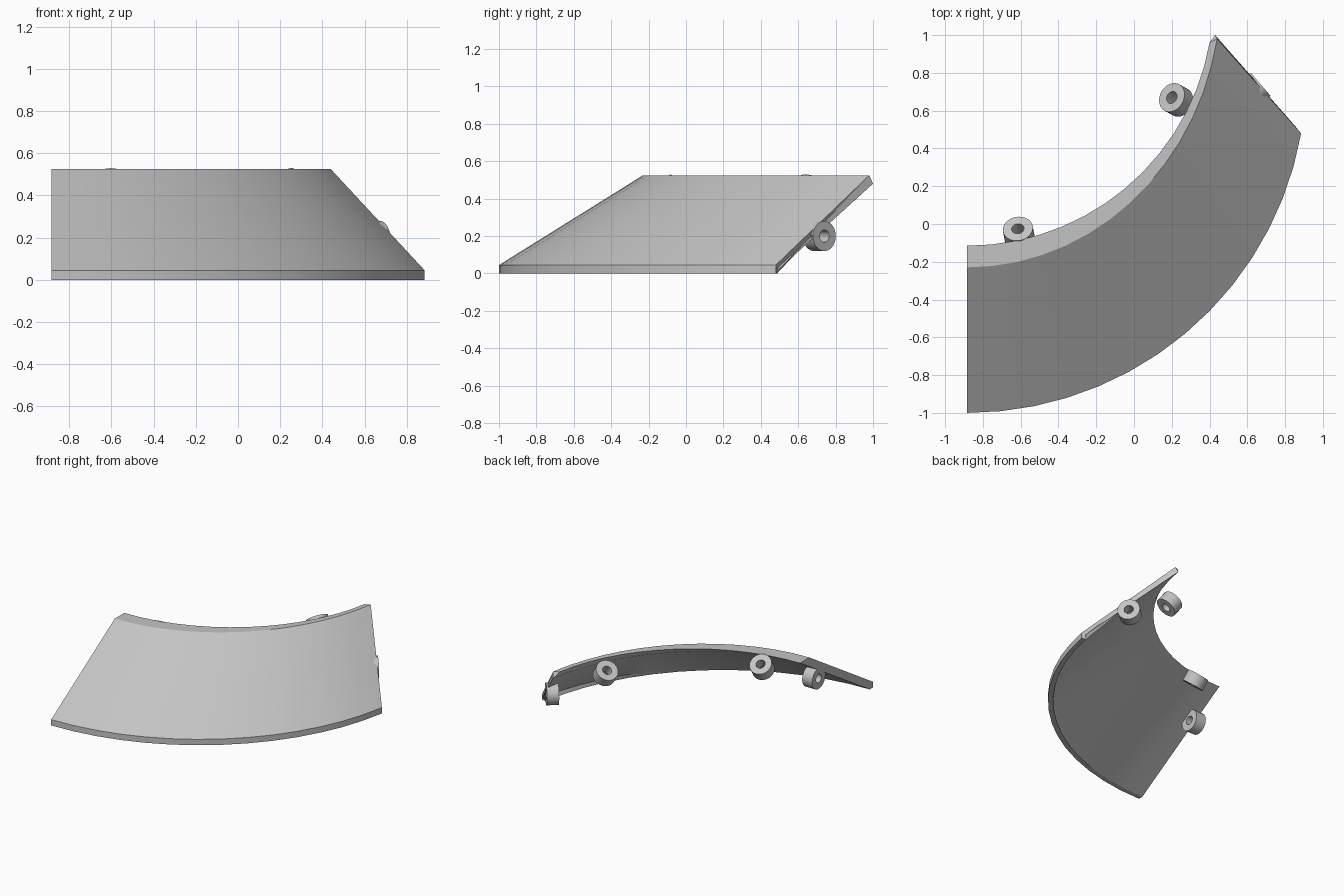
import bpy, bmesh
from math import sin, cos, radians, pi
from mathutils import Vector

cube = bpy.data.objects.get("Cube")
if cube:
    bpy.data.objects.remove(cube, do_unlink=True)

grey = bpy.data.materials.new("light grey")
grey.use_nodes = True
colour = (0.55, 0.55, 0.55, 1)
grey.diffuse_color = colour
grey.node_tree.nodes["Principled BSDF"].inputs["Base Color"].default_value = colour

START_X = -0.885
SWEEP = radians(80)
STEPS = 14


def finish(name, bm):
    bmesh.ops.recalc_face_normals(bm, faces=bm.faces)
    mesh = bpy.data.meshes.new(name)
    bm.to_mesh(mesh)
    bm.free()
    mesh.materials.append(grey)
    obj = bpy.data.objects.new(name, mesh)
    bpy.context.collection.objects.link(obj)
    bpy.ops.object.select_all(action='DESELECT')
    obj.select_set(True)
    bpy.context.view_layer.objects.active = obj
    bpy.ops.object.shade_smooth_by_angle(angle=radians(30))
    return obj


def rail(start_y, end_x, end_y, z):
    """Elliptical arc from the straight end to the mitred end."""
    a = (end_x - START_X) / sin(SWEEP)
    b = (end_y - start_y) / (1 - cos(SWEEP))
    angles = [SWEEP * i / STEPS for i in range(STEPS + 1)]
    return [(START_X + a * sin(t), start_y + b * (1 - cos(t)), z) for t in angles]


# Curved sloping plate, skinned between rails running round its cross-section
rails = [
    rail(-1.0, 0.885, 0.48, 0),         # outer lip, bottom
    rail(-1.0, 0.885, 0.48, 0.045),     # outer lip, top
    rail(-0.23, 0.44, 0.98, 0.525),     # top rim, outer
    rail(-0.115, 0.40, 0.96, 0.525),    # top rim, inner
    rail(-0.19, 0.43, 1.0, 0.48),       # underside, top
    rail(-0.915, 0.865, 0.505, 0.03),   # underside, bottom
    rail(-0.963, 0.85, 0.487, 0),       # foot, inner
]
bm = bmesh.new()
grid = [[bm.verts.new(p) for p in r] for r in rails]
for k, lower in enumerate(grid):
    upper = grid[(k + 1) % len(grid)]
    for i in range(STEPS):
        bm.faces.new((lower[i], lower[i + 1], upper[i + 1], upper[i]))
for end in (0, STEPS):
    bm.faces.new([r[end] for r in grid])
bmesh.ops.triangulate(bm, faces=[f for f in bm.faces if len(f.verts) > 4])
finish("curved_plate", bm)


# Ring sockets: face_centre is the exposed end, axis points out of it
def socket(name, face_centre, axis, outer=0.08, inner=0.033, length=0.085, sides=32):
    axis = Vector(axis).normalized()
    turn = axis.to_track_quat('Z', 'Y')
    profile = [(outer, 0), (outer, -length), (inner, -length), (inner, 0)]
    bm = bmesh.new()
    loops = []
    for r, h in profile:
        loops.append([bm.verts.new(Vector(face_centre) + turn @ Vector(
            (r * cos(2 * pi * i / sides), r * sin(2 * pi * i / sides), h)))
            for i in range(sides)])
    for k, a in enumerate(loops):
        b = loops[(k + 1) % len(loops)]
        for i in range(sides):
            j = (i + 1) % sides
            bm.faces.new((a[i], a[j], b[j], b[i]))
    finish(name, bm)


socket("rim_socket_right", (-0.615, -0.025, 0.48), (-0.12, 0.6, 0.78))
socket("rim_socket_left", (0.20, 0.67, 0.48), (-0.54, 0.3, 0.78))
socket("end_socket_right", (-0.885, -0.345, 0.32), (-1, 0, 0))
socket("end_socket_left", (0.67, 0.74, 0.2), (0.76, 0.65, 0))
